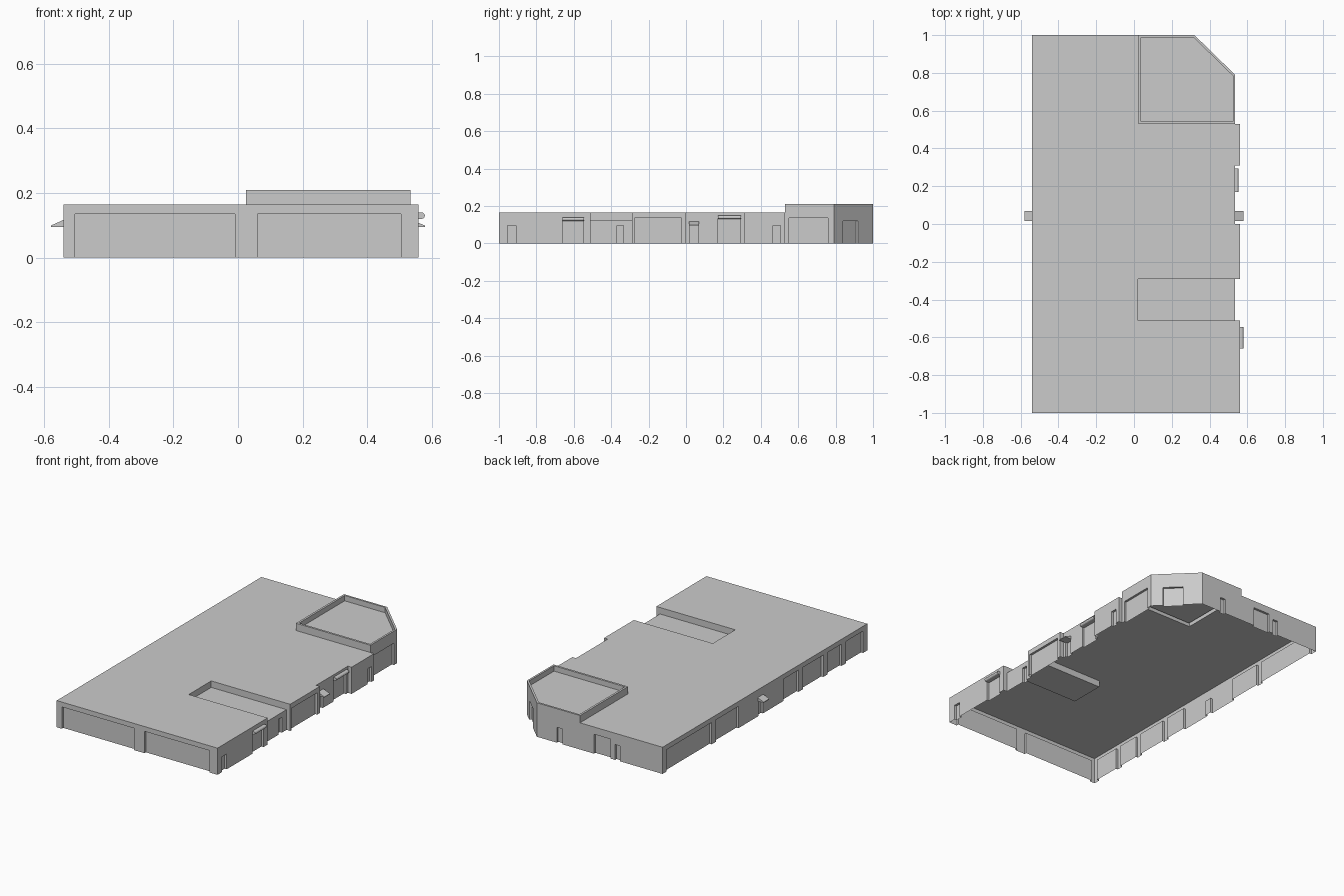
import bpy, bmesh, math

if "Cube" in bpy.data.objects:
    bpy.data.objects.remove(bpy.data.objects["Cube"])

H, T, LOW = 0.165, 0.21, 0.125      # main roof, tower top, lowered roof
DEPTH = 0.014                       # recess depth of doors and panels


def finish(name, faces):
    bm = bmesh.new()
    for f in faces:
        bm.faces.new([bm.verts.new(p) for p in f])
    bmesh.ops.remove_doubles(bm, verts=bm.verts, dist=1e-5)
    me = bpy.data.meshes.new(name)
    bm.to_mesh(me)
    bm.free()
    ob = bpy.data.objects.new(name, me)
    bpy.context.collection.objects.link(ob)
    return ob


def wall(p, q, h=H, z0=0.0, openings=()):
    """Sheet wall from p to q (counter-clockwise), with recessed openings
    given as (start, end, top) along the wall's main axis coordinate."""
    dx, dy = q[0] - p[0], q[1] - p[1]
    length = math.hypot(dx, dy)
    ax = 0 if abs(dx) > abs(dy) * 1.1 else 1
    inx, iny = -dy / length * DEPTH, dx / length * DEPTH

    def pt(t, z, deep=False):
        return (p[0] + dx * t + inx * deep, p[1] + dy * t + iny * deep, z)

    spans = []
    for a, b, top in openings:
        t = sorted(((c - p[ax]) / (q[ax] - p[ax]) for c in (a, b)))
        spans.append((t[0], t[1], top))
    faces, cur = [], 0.0
    for a, b, top in sorted(spans):
        faces += [
            [pt(cur, z0), pt(a, z0), pt(a, h), pt(cur, h)],
            [pt(a, top), pt(b, top), pt(b, h), pt(a, h)],
            [pt(a, z0, 1), pt(b, z0, 1), pt(b, top, 1), pt(a, top, 1)],
            [pt(a, z0), pt(a, z0, 1), pt(a, top, 1), pt(a, top)],
            [pt(b, z0, 1), pt(b, z0), pt(b, top), pt(b, top, 1)],
            [pt(a, top), pt(a, top, 1), pt(b, top, 1), pt(b, top)],
        ]
        cur = b
    faces.append([pt(cur, z0), pt(1, z0), pt(1, h), pt(cur, h)])
    return faces


def flat(points, z):
    return [(x, y, z) for x, y in points]


def extrude_y(name, profile, y0, y1):
    """Closed prism from an xz profile."""
    n = len(profile)
    faces = [[(x, y0, z) for x, z in profile], [(x, y1, z) for x, z in reversed(profile)]]
    for i in range(n):
        a, b = profile[i], profile[(i + 1) % n]
        faces.append([(a[0], y0, a[1]), (a[0], y1, a[1]), (b[0], y1, b[1]), (b[0], y0, b[1])])
    ob = finish(name, faces)
    bm = bmesh.new()
    bm.from_mesh(ob.data)
    bmesh.ops.recalc_face_normals(bm, faces=bm.faces)
    bm.to_mesh(ob.data)
    bm.free()


L, R, S = -0.54, 0.56, 0.535        # left wall, right wall, set-back right wall

# front wall
finish("front_wall", wall((L, -1), (R, -1), openings=[(-.505, -.01, .135), (.06, .505, .135)]))

# right side, stepping in and out
right = wall((R, -1), (R, -.51), openings=[(-.955, -.91, .095), (-.66, -.55, .12)])
right += wall((R, -.51), (S, -.51))
right += wall((S, -.51), (S, -.29), LOW, openings=[(-.37, -.335, .095)])
right += wall((S, -.29), (R, -.29))
right += wall((R, -.29), (R, 0), openings=[(-.275, -.025, .135)])
right += wall((R, 0), (S, 0))
right += wall((S, 0), (S, .31), openings=[(.02, .065, .095), (.17, .29, .13)])
right += wall((S, .31), (R, .31))
right += wall((R, .31), (R, .53), openings=[(.465, .505, .095)])
right += wall((R, .53), (S, .53))
finish("right_wall", right)

# corner tower walls with the angled entrance
TX = 0.025
tower = wall((S, .53), (S, .79), T, openings=[(.55, .76, .135)])
tower += wall((S, .79), (.32, 1), T, openings=[(.84, .92, .12)])
tower += wall((.32, 1), (TX, 1), T, openings=[(.146, .184, .095)])
tower += wall((TX, 1), (TX, .53), T, H)
tower += wall((TX, .53), (S, .53), T, H)
finish("tower_walls", tower)

# tower parapet rim, inner faces and sunken roof
outer = [(TX, .53), (S, .53), (S, .79), (.32, 1), (TX, 1)]
inner = [(.038, .543), (.523, .543), (.523, .785), (.315, .988), (.038, .988)]
FLOOR = 0.177
rim = [flat(inner, FLOOR)]
for i in range(5):
    j = (i + 1) % 5
    rim.append(flat([outer[i], outer[j], inner[j], inner[i]], T))
    rim += wall(inner[j], inner[i], T, FLOOR)
finish("tower_roof", rim)

# back wall
finish("back_wall", wall((TX, 1), (L, 1), openings=[(-.185, -.07, .12), (-.25, -.215, .095)]))

# left wall with a row of wide panels and one door
bays = [(-.96, -.79), (-.75, -.61), (-.57, -.37), (-.33, -.18), (.26, .48), (.52, .96)]
finish("left_wall", wall((L, 1), (L, -1),
                         openings=[(a, b, .135) for a, b in bays] + [(.02, .065, .095)]))

# main roof, with cut-outs for the lowered roof and the tower
finish("main_roof", [flat([(L, -1), (R, -1), (R, -.51), (.02, -.51), (.02, -.29), (R, -.29),
                           (R, 0), (S, 0), (S, .31), (R, .31), (R, .53), (TX, .53),
                           (TX, 1), (L, 1)], H)])

# lowered roof and its three upstands
low = [flat([(.02, -.51), (S, -.51), (S, -.29), (.02, -.29)], LOW)]
low += wall((S, -.51), (.02, -.51), H, LOW)
low += wall((.02, -.51), (.02, -.29), H, LOW)
low += wall((.02, -.29), (S, -.29), H, LOW)
finish("lowered_roof", low)

# sloped door hoods, one on each side
for name, x0, x1 in (("left_door_hood", L, -.58), ("right_door_hood", S, .58)):
    extrude_y(name, [(x0, .095), (x1, .095), (x1, .099), (x0, .117)], .015, .07)

# rounded awnings over the wide entrances
for name, x, z, y0, y1 in (("front_awning", R, .12, -.66, -.545), ("rear_awning", S, .13, .17, .295)):
    arc = [(x + .009 + .01 * math.cos(a), z + .01 + .01 * math.sin(a))
           for a in (math.radians(-90 + 30 * i) for i in range(7))]
    extrude_y(name, [(x, z)] + arc + [(x, z + .02)], y0, y1)
